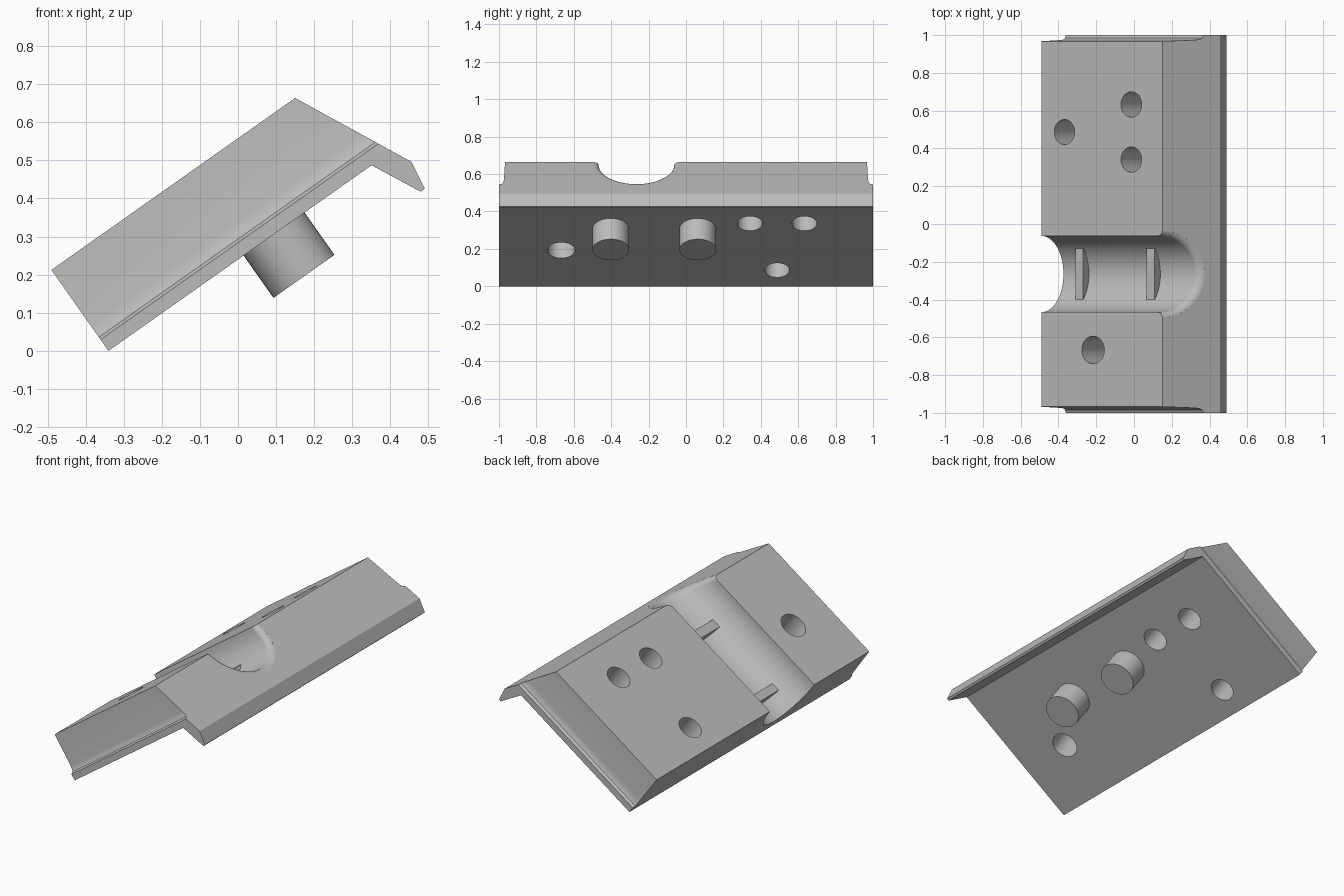
import bpy, bmesh, math
from mathutils import Matrix, Vector

cube = bpy.data.objects.get("Cube")
if cube:
    bpy.data.objects.remove(cube, do_unlink=True)

grey = bpy.data.materials.new("plain grey")
grey.use_nodes = True
grey.diffuse_color = (0.5, 0.5, 0.5, 1)
grey.node_tree.nodes["Principled BSDF"].inputs["Base Color"].default_value = (0.5, 0.5, 0.5, 1)

# Parts are built lying flat (x along the slope, z out of it), then tilted
TILT = Matrix.Translation((-0.34, 0, 0)) @ Matrix.Rotation(math.radians(-35.2), 4, "Y")
HEIGHT = 0.26
GROOVE_Y, GROOVE_R = -0.265, 0.202


def finish(name, bm):
    bmesh.ops.recalc_face_normals(bm, faces=bm.faces)
    mesh = bpy.data.meshes.new(name)
    bm.to_mesh(mesh)
    bm.free()
    mesh.materials.append(grey)
    ob = bpy.data.objects.new(name, mesh)
    bpy.context.collection.objects.link(ob)
    ob.matrix_world = TILT
    return ob


def loft(name, rings):
    bm = bmesh.new()
    loops = [[bm.verts.new(p) for p in ring] for ring in rings]
    n = len(loops[0])
    for a, b in zip(loops, loops[1:]):
        for i in range(n):
            j = (i + 1) % n
            bm.faces.new((a[i], a[j], b[j], b[i]))
    bm.faces.new(loops[0])
    bm.faces.new(loops[-1])
    return finish(name, bm)


def cylinder(name, x, y, z0, z1, r):
    bm = bmesh.new()
    bmesh.ops.create_cone(bm, cap_ends=True, segments=48, radius1=r, radius2=r, depth=z1 - z0,
                          matrix=Matrix.Translation((x, y, (z0 + z1) / 2)))
    return finish(name, bm)


def smooth(ob):
    bpy.ops.object.select_all(action="DESELECT")
    ob.select_set(True)
    bpy.context.view_layer.objects.active = ob
    bpy.ops.object.shade_smooth_by_angle(angle=math.radians(30))


def cut(target, cutter):
    cutter.hide_render = True
    mod = target.modifiers.new("cut", "BOOLEAN")
    mod.operation = "DIFFERENCE"
    mod.solver = "EXACT"
    mod.object = cutter
    bpy.context.view_layer.objects.active = target
    bpy.ops.object.modifier_apply(modifier=mod.name)
    bpy.data.objects.remove(cutter, do_unlink=True)


# Wedge-fronted block with a thin drooping lip
profile = [(0, 0), (0, HEIGHT), (0.783, HEIGHT), (0.936, -0.053),
           (0.924, -0.13), (0.911, -0.132), (0.845, 0)]
block = loft("block", [[(x, y, z) for x, z in profile] for y in (-1, 1)])

# Drafted ends that flare into a foot flange
flare = [(0.966, 0.3), (0.974, 0.08), (0.977, 0.057), (0.984, 0.044),
         (1.0, 0.036), (1.1, 0.036), (1.1, 0.3)]
for side in (-1, 1):
    cut(block, loft("end_cutter", [[(x, side * y, z) for y, z in flare] for x in (-0.1, 1.1)]))

# Round groove, with its mouth rounded over along the sloping nose
SLOPE, FILLET = 0.489, 0.03
stations = [(0.9, 0.0)]
for i in range(9):
    a = i / 8 * math.radians(85)
    stations.append((FILLET * (1 - math.sin(a)), FILLET * (1 - math.cos(a))))
stations.append((-0.1, FILLET))
rings = []
for inset, extra in stations:
    ring = []
    for k in range(64):
        a = math.tau * k / 64
        dz = (GROOVE_R + extra) * math.sin(a)
        ring.append((0.783 - SLOPE * dz - inset,
                     GROOVE_Y + (GROOVE_R + extra) * math.cos(a), HEIGHT + dz))
    rings.append(ring)
cut(block, loft("groove_cutter", rings))

# Screw holes through the block
for x, y, r in [(0.149, 0.487, 0.066), (0.582, 0.633, 0.067),
                (0.582, 0.341, 0.067), (0.334, -0.667, 0.073)]:
    cut(block, cylinder("hole_cutter", x, y, -0.1, 0.4, r))
smooth(block)

# Flat ribs across the bottom of the groove
for name, x0, x1 in [("lower_rib", 0.116, 0.165), ("upper_rib", 0.575, 0.628)]:
    loft(name, [[(x, GROOVE_Y + dy, z) for dy, z in
                 [(-0.135, 0.045), (0.135, 0.045), (0.135, 0.112), (-0.135, 0.112)]]
                for x in (x0, x1)])

# Locating pegs underneath
for name, y in [("front_peg", -0.402), ("back_peg", 0.063)]:
    smooth(cylinder(name, 0.532, y, -0.136, 0.02, 0.098))
